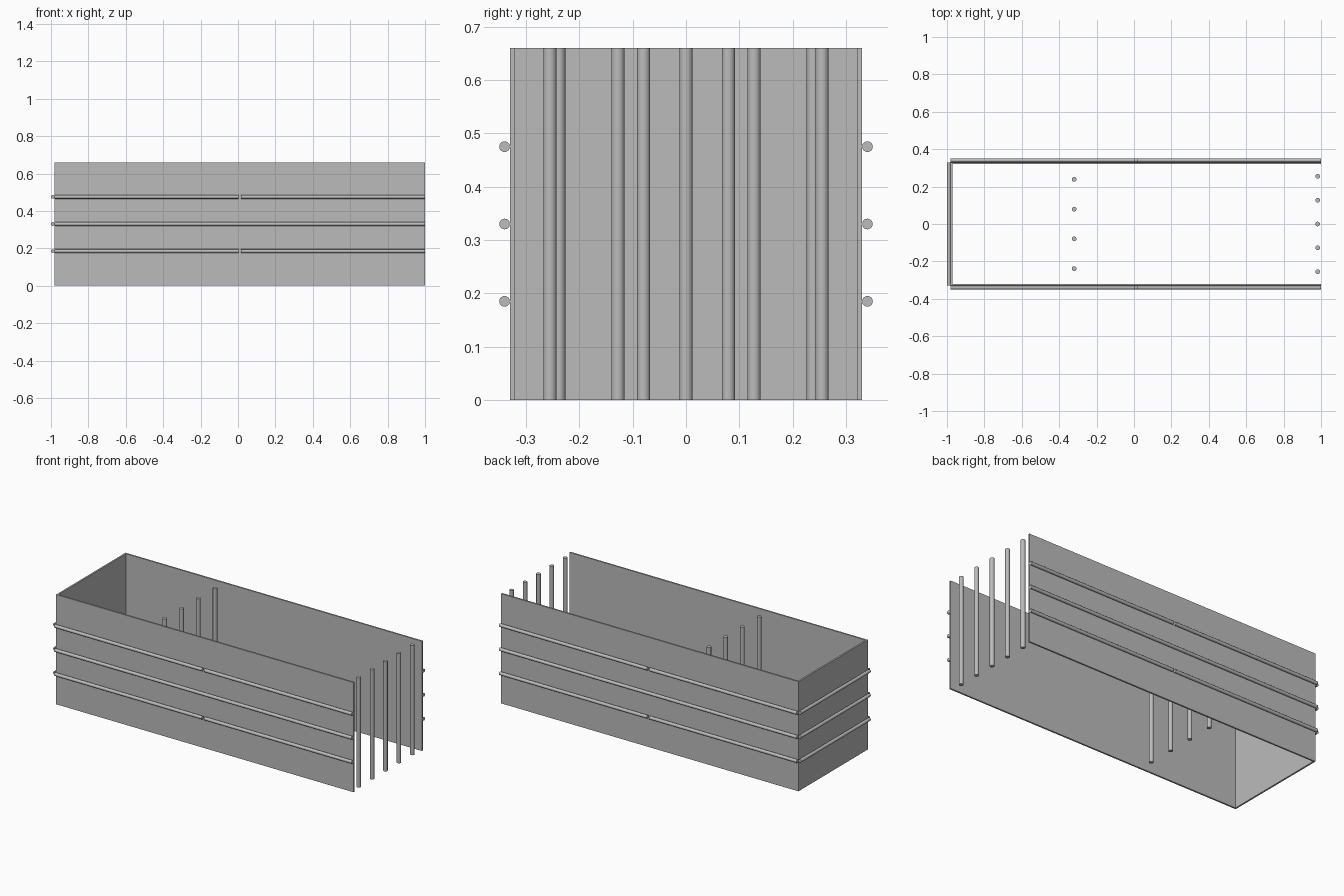
import bpy, bmesh
from mathutils import Matrix, Vector

if "Cube" in bpy.data.objects:
    bpy.data.objects.remove(bpy.data.objects["Cube"], do_unlink=True)

steel = bpy.data.materials.new("grey_steel")
steel.use_nodes = True
GREY = (0.5, 0.5, 0.5, 1)
steel.diffuse_color = GREY
steel.node_tree.nodes["Principled BSDF"].inputs["Base Color"].default_value = GREY

HEIGHT = 0.66
HALF = 0.33      # half the width across the side walls
BACK, OPEN = -0.98, 1.0
THICK = 0.01
RAIL_R = 0.01
SLATS = 20


def finish(name, bm, smooth=False):
    mesh = bpy.data.meshes.new(name)
    bm.to_mesh(mesh)
    bm.free()
    mesh.materials.append(steel)
    obj = bpy.data.objects.new(name, mesh)
    bpy.context.collection.objects.link(obj)
    if smooth:
        bpy.ops.object.select_all(action='DESELECT')
        obj.select_set(True)
        bpy.context.view_layer.objects.active = obj
        bpy.ops.object.shade_smooth_by_angle()


def wall(name, low, high, axis):
    """A wall of equal upright slats set edge to edge along one axis."""
    bm = bmesh.new()
    size = Vector(high) - Vector(low)
    size[axis] /= SLATS
    for i in range(SLATS):
        centre = Vector(low) + size / 2
        centre[axis] += size[axis] * i
        bmesh.ops.create_cube(bm, size=1, matrix=Matrix.LocRotScale(centre, None, size))
    finish(name, bm)


def rod(name, start, end, radius):
    start, end = Vector(start), Vector(end)
    turn = Vector((0, 0, 1)).rotation_difference(end - start)
    bm = bmesh.new()
    bmesh.ops.create_cone(bm, cap_ends=True, segments=20, radius1=radius, radius2=radius,
                          depth=(end - start).length,
                          matrix=Matrix.LocRotScale((start + end) / 2, turn, None))
    finish(name, bm, True)


# Three slatted walls, open at the other end
wall("front_wall", (BACK, -HALF, 0), (OPEN, -HALF + THICK, HEIGHT), 0)
wall("back_wall", (BACK, HALF - THICK, 0), (OPEN, HALF, HEIGHT), 0)
wall("end_wall", (BACK, -HALF, 0), (BACK + THICK, HALF, HEIGHT), 1)

# Outer rails: the top and bottom side rails are split at mid length
for level, z in (("lower", 0.185), ("middle", 0.33), ("upper", 0.475)):
    spans = [(BACK, OPEN)] if level == "middle" else [(BACK, 0.003), (0.017, OPEN)]
    for side, sign in (("front", -1), ("back", 1)):
        y = sign * (HALF + RAIL_R)
        for a, b in spans:
            rod(f"{side}_{level}_rail", (a, y, z), (b, y, z), RAIL_R)
    x = BACK - RAIL_R
    rod(f"end_{level}_rail", (x, -HALF, z), (x, HALF, z), RAIL_R)

# Upright posts across the open end and inside the enclosure
for name, x, count, gap in (("gate_post", 0.982, 5, 0.1275), ("inner_post", -0.32, 4, 0.159)):
    for i in range(count):
        y = (i - (count - 1) / 2) * gap
        rod(name, (x, y, 0), (x, y, HEIGHT), 0.0125)
